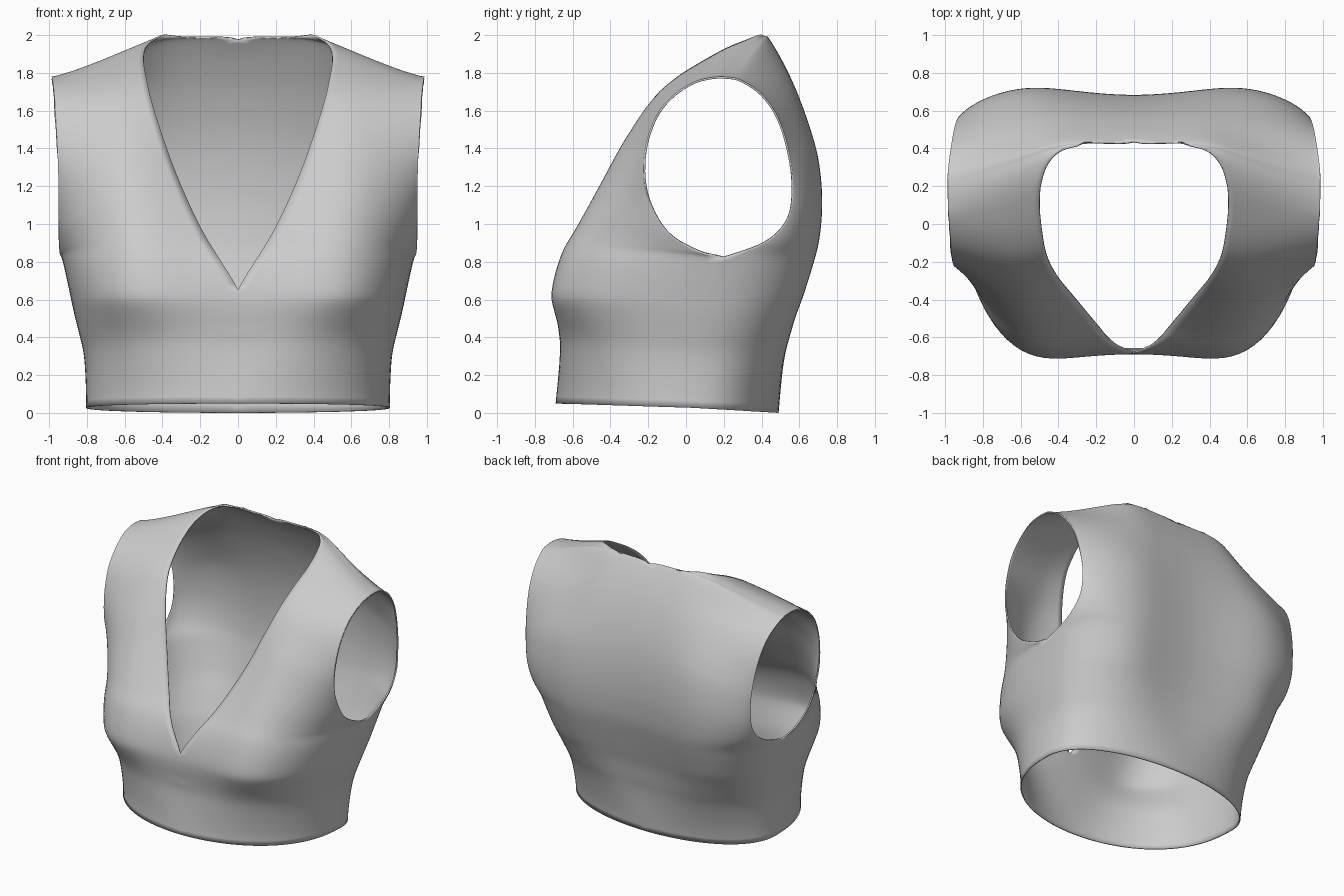
import bpy
import bmesh
from math import asin, sin, pi
from mathutils import Vector

STEPS = 6      # rows between two profile points
COLUMNS = 28   # columns from the centre edge to the side edge

if "Cube" in bpy.data.objects:
    bpy.data.objects.remove(bpy.data.objects["Cube"], do_unlink=True)


def spline(points):
    """Smooth curve through the points, with STEPS samples per span."""
    pts = [Vector(p) for p in points]
    last = len(pts) - 1
    result = []
    for i in range(last):
        a, b, c, d = (pts[max(0, min(last, i + k))] for k in (-1, 0, 1, 2))
        for s in range(STEPS):
            t = s / STEPS
            result.append(b + (c - a) * t / 2
                          + (2 * a - 5 * b + 4 * c - d) * t ** 2 / 2
                          + (3 * b - a - 3 * c + d) * t ** 3 / 2)
    result.append(pts[last])
    return result


def clamp(value):
    return max(0.0, min(1.0, value))


# Body line from front hem over the shoulder to back hem: y, z, neck half-width
body_line = spline([
    (-.69, .05, 0), (-.668, .3, 0), (-.673, .42, 0), (-.72, .55, 0),
    (-.735, .65, 0), (-.68, .85, .12), (-.625, .95, .18), (-.543, 1.1, .255),
    (-.43, 1.3, .34), (-.32, 1.5, .41), (-.205, 1.67, .46), (-.07, 1.79, .485),
    (.1, 1.9, .5), (.25, 1.98, .49), (.36, 2.012, .44), (.42, 2.007, .3),
    (.44, 2, 0), (.525, 1.85, 0), (.6, 1.7, 0), (.677, 1.5, 0),
    (.722, 1.3, 0), (.736, 1.1, 0), (.722, .92, 0), (.695, .8, 0),
    (.643, .63, 0), (.606, .52, 0), (.574, .4, 0), (.542, .28, 0), (.49, 0, 0)])

# Side seam from hem to underarm
seam = spline([(.805, .04, .027), (.815, .05, .28), (.84, .07, .4),
               (.872, .1, .53), (.895, .13, .64), (.935, .2, .825)])

# Armhole from underarm, up the front, over the shoulder and down the back
armhole = spline([
    (.935, .2, .825), (.945, .08, .852), (.95, -.1, .96), (.95, -.21, 1.17),
    (.955, -.22, 1.38), (.965, -.16, 1.57), (.972, -.07, 1.68),
    (.98, .03, 1.747), (.985, .1, 1.77), (.986, .16, 1.779), (.986, .22, 1.778),
    (.984, .29, 1.763), (.97, .4, 1.69), (.955, .49, 1.56), (.94, .545, 1.38),
    (.93, .565, 1.2), (.93, .54, 1.03), (.935, .42, .905), (.935, .2, .825)])

side_line = seam[:-1] + armhole + seam[-2::-1]


def fullness(q, z):
    """How far the cloth stands out from the side edge, from one down to zero."""
    flat = .4 * clamp((z - .1) / .5)
    power = 2 + .4 * clamp((z - .1) / .5)
    root = .43 + .5 * clamp((z - .8) / .7)
    body = max(0, 1 - (max(0, q - flat) / (1 - flat)) ** power) ** root
    shoulder = (1 - clamp((q - .4) / .6)) ** 1.2
    return body + (shoulder - body) * clamp((z - 1.4) / .5)


def hollow(y, z):
    """Depth of the dip along the breastbone or, negative, the spine."""
    if y > .3:
        return -.055 * sin(pi * clamp(z / 1.9))
    return (.05 * clamp((z - .42) / .2) * clamp((2 - z) * 3)
            + .09 * sin(pi * clamp((z - .8) / 1.2)))


def surface_row(body, side):
    """Points across one half of the garment at one place along the body line."""
    y, z, neck = body
    start = asin(clamp(max(neck, 0) / side.x))
    for i in range(COLUMNS + 1):
        q = sin(start + (pi / 2 - start) * i / COLUMNS)
        weight = fullness(q, z) if i < COLUMNS else 0
        x = side.x * q
        bell = clamp(1 - (x / .63) ** 2) ** 2
        yield Vector((x, side.y + (y - side.y) * weight + hollow(y, z) * bell,
                      side.z + (z - side.z) * weight
                      - .022 * bell * clamp((z - 1.7) / .3)))


# Half garment as one patch, closed along the side seam
bm = bmesh.new()
rows = [[bm.verts.new(p) for p in surface_row(b, s)]
        for b, s in zip(body_line, side_line)]
for lower, upper in zip(rows, rows[1:]):
    for i in range(COLUMNS):
        bm.faces.new((lower[i], lower[i + 1], upper[i + 1], upper[i]))
bmesh.ops.remove_doubles(bm, verts=bm.verts, dist=.0002)

# Relax the cloth inside its edges
inner = [v for v in bm.verts if not v.is_boundary]
for _ in range(10):
    bmesh.ops.smooth_vert(bm, verts=inner, factor=.5,
                          use_axis_x=True, use_axis_y=True, use_axis_z=True)

mesh = bpy.data.meshes.new("cropped_top")
bm.to_mesh(mesh)
bm.free()
top = bpy.data.objects.new("cropped_top", mesh)
bpy.context.collection.objects.link(top)

# Other half and cloth thickness
mirror = top.modifiers.new("other_half", 'MIRROR')
mirror.merge_threshold = .0005
cloth = top.modifiers.new("cloth_thickness", 'SOLIDIFY')
cloth.thickness = .01
cloth.offset = -1

# Plain grey cloth
grey = bpy.data.materials.new("grey_cloth")
grey.use_nodes = True
colour = (.6, .6, .6, 1)
grey.diffuse_color = colour
shader = next(n for n in grey.node_tree.nodes if n.type == 'BSDF_PRINCIPLED')
shader.inputs["Base Color"].default_value = colour
mesh.materials.append(grey)

bpy.context.view_layer.objects.active = top
top.select_set(True)
bpy.ops.object.shade_smooth_by_angle(angle=pi / 3)
